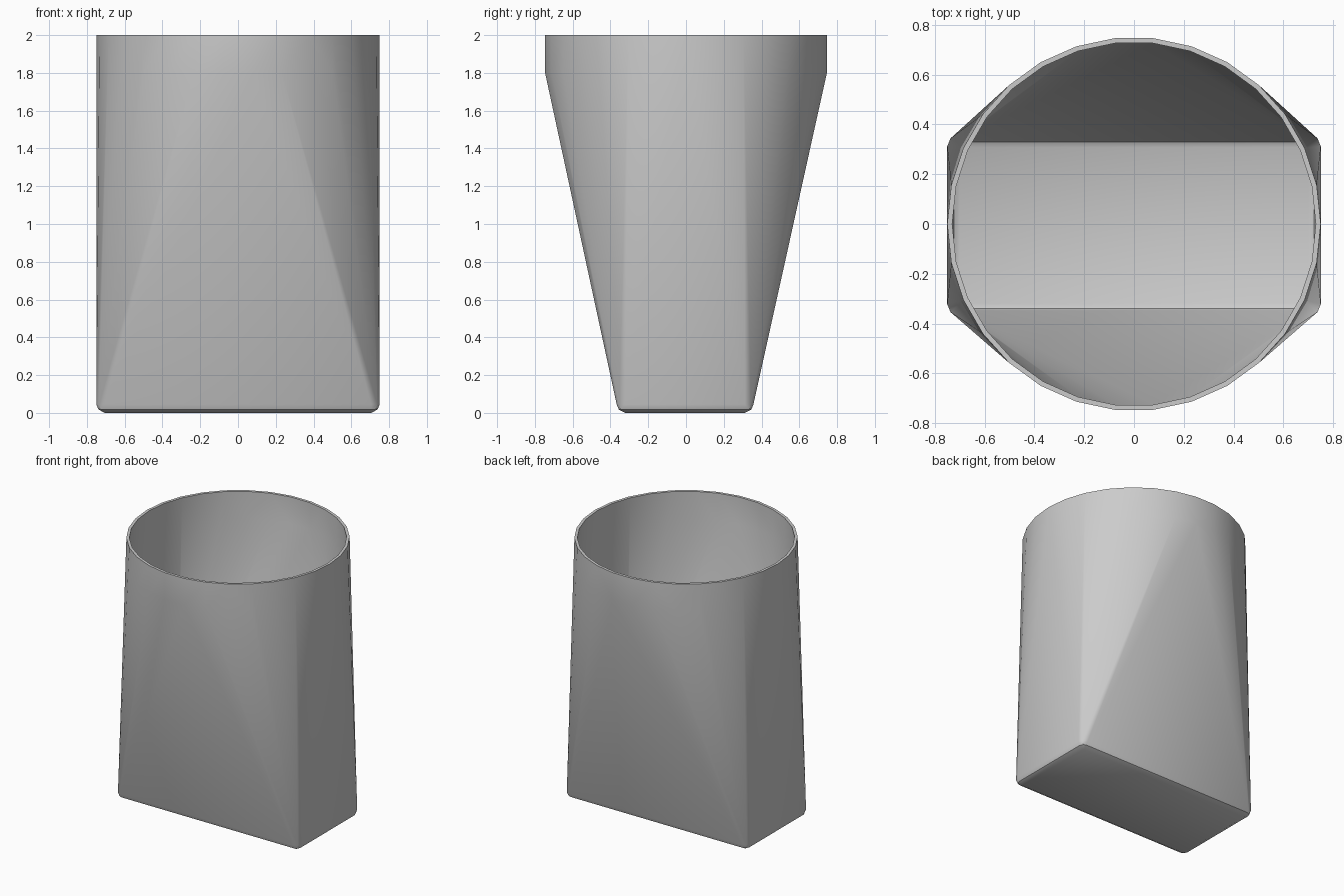
import bpy
import bmesh
from math import cos, sin, pi

cube = bpy.data.objects.get("Cube")
if cube:
    bpy.data.objects.remove(cube, do_unlink=True)

HEIGHT, SHOULDER = 2.0, 1.8
RADIUS, SIDES = 0.75, 30
CORNER_X, CORNER_Y, Y_SHIFT = 0.705, 0.317, -0.005
WALL = 0.02

# Rounded rectangular foot: (corner radius, height) for each level
points = set()
for r, z in ((0, 0), (0.034, 0.018), (0.045, 0.045)):
    for sx in (-1, 1):
        for sy in (-1, 1):
            for a in (0, pi / 4, pi / 2):
                x = sx * (CORNER_X + r * cos(a))
                y = sy * (CORNER_Y + r * sin(a)) + Y_SHIFT
                points.add((round(x, 5), round(y, 5), z))

# Round mouth: a short straight collar
for z in (SHOULDER, HEIGHT):
    for i in range(SIDES):
        a = 2 * pi * i / SIDES
        points.add((RADIUS * cos(a), RADIUS * sin(a), z))

# The rectangle-to-round skin is the hull of foot and collar, opened on top
bm = bmesh.new()
for p in sorted(points):
    bm.verts.new(p)
bmesh.ops.convex_hull(bm, input=bm.verts[:])
bmesh.ops.recalc_face_normals(bm, faces=bm.faces[:])
top = [f for f in bm.faces if all(v.co.z > HEIGHT - 0.001 for v in f.verts)]
bmesh.ops.delete(bm, geom=top, context='FACES')
bmesh.ops.dissolve_limit(bm, angle_limit=0.005, verts=bm.verts[:], edges=bm.edges[:])
mesh = bpy.data.meshes.new("tapered_cup")
bm.to_mesh(mesh)
bm.free()

cup = bpy.data.objects.new("tapered_cup", mesh)
bpy.context.collection.objects.link(cup)

# Thin wall, grown inward
wall = cup.modifiers.new("wall", 'SOLIDIFY')
wall.thickness = WALL
wall.offset = -1
wall.use_even_offset = True

bpy.ops.object.select_all(action='DESELECT')
cup.select_set(True)
bpy.context.view_layer.objects.active = cup
bpy.ops.object.modifier_apply(modifier=wall.name)
bpy.ops.object.shade_smooth_by_angle(angle=pi / 6)

# Plain grey
grey = bpy.data.materials.new("light_grey")
grey.use_nodes = True
colour = (0.6, 0.6, 0.6, 1)
grey.diffuse_color = colour
grey.node_tree.nodes["Principled BSDF"].inputs["Base Color"].default_value = colour
cup.data.materials.append(grey)
